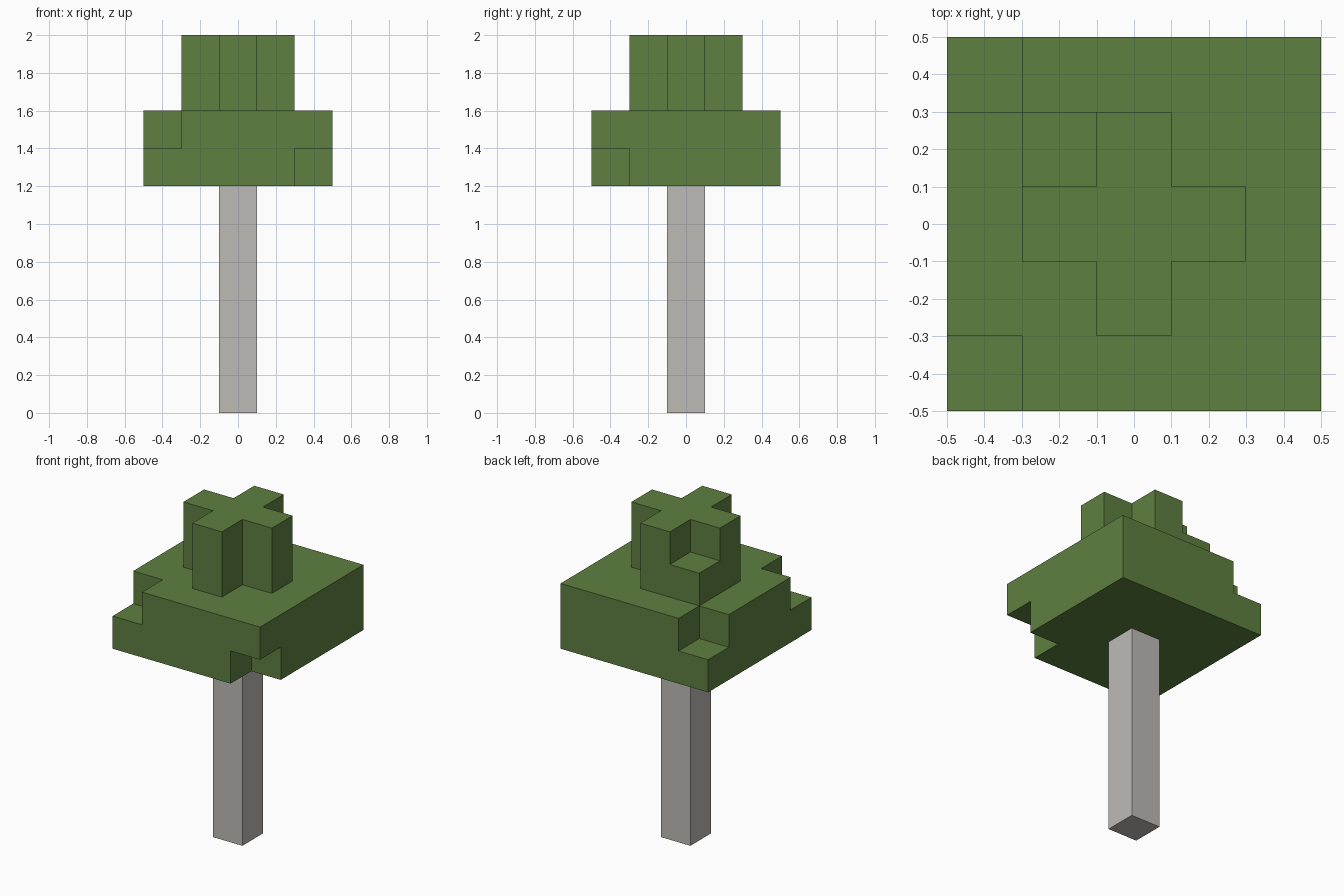
import bpy, bmesh
from mathutils import Vector

if "Cube" in bpy.data.objects:
    bpy.data.objects.remove(bpy.data.objects["Cube"], do_unlink=True)

CELL = 0.2


def make_material(name, rgb):
    mat = bpy.data.materials.new(name)
    mat.use_nodes = True
    color = (*rgb, 1)
    mat.diffuse_color = color
    mat.node_tree.nodes["Principled BSDF"].inputs["Base Color"].default_value = color
    return mat


def block_object(name, cells, base_z, mat):
    """Build the outer skin of a set of grid cells, with flat areas merged."""
    bm = bmesh.new()
    for cell in cells:
        centre = Vector(cell) * CELL + Vector((0, 0, base_z + CELL / 2))
        for axis in range(3):
            for sign in (-1, 1):
                neighbour = list(cell)
                neighbour[axis] += sign
                if tuple(neighbour) in cells:
                    continue
                n, u, v = Vector(), Vector(), Vector()
                n[axis] = sign * CELL / 2
                u[(axis + 1) % 3] = CELL / 2
                v[(axis + 2) % 3] = sign * CELL / 2
                corners = (-u - v, u - v, u + v, v - u)
                bm.faces.new([bm.verts.new(centre + n + c) for c in corners])
    bmesh.ops.remove_doubles(bm, verts=bm.verts, dist=0.001)
    bmesh.ops.dissolve_limit(bm, angle_limit=0.02, verts=bm.verts, edges=bm.edges)
    mesh = bpy.data.meshes.new(name)
    bm.to_mesh(mesh)
    bm.free()
    mesh.materials.append(mat)
    obj = bpy.data.objects.new(name, mesh)
    bpy.context.collection.objects.link(obj)
    return obj


leaf_green = make_material("leaf green", (0.112, 0.216, 0.051))
bark_grey = make_material("bark grey", (0.509, 0.497, 0.474))

# Trunk: a single square column
block_object("trunk", {(0, 0, k) for k in range(6)}, 0, bark_grey)

# Wide canopy slab with three corner blocks missing
leaves = {(x, y, z) for x in range(-2, 3) for y in range(-2, 3) for z in range(2)}
leaves -= {(-2, -2, 1), (-2, 2, 1), (2, -2, 0)}

# Plus-shaped crown, with one low corner block at the back
leaves |= {(x, y, z) for x in (-1, 0, 1) for y in (-1, 0, 1) for z in (2, 3)
           if x * y == 0}
leaves.add((-1, 1, 2))

block_object("foliage", leaves, 1.2, leaf_green)
